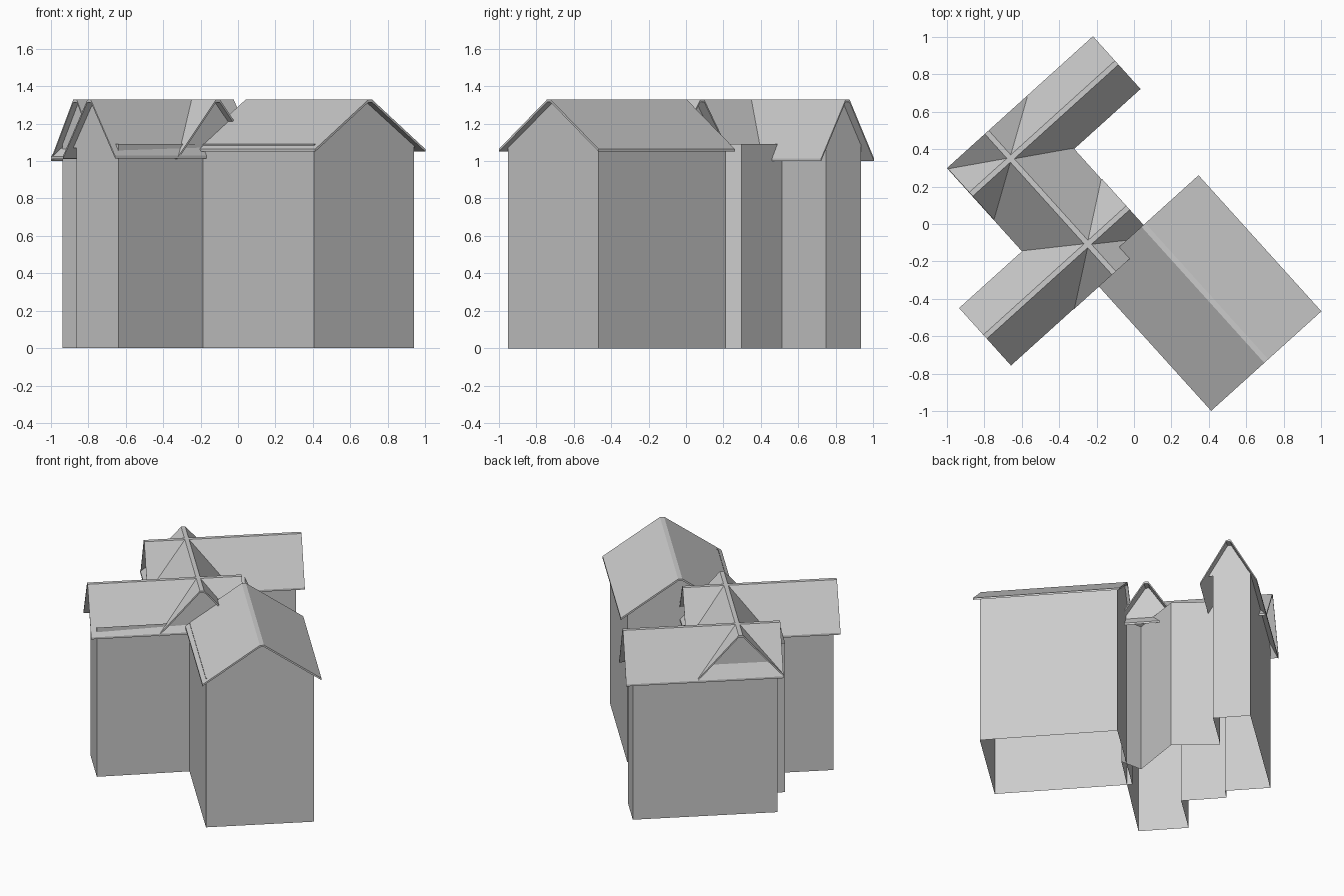
import bpy
from mathutils import Vector

if "Cube" in bpy.data.objects:
    bpy.data.objects.remove(bpy.data.objects["Cube"])

# Plan axes: U runs along the spine and main block, V runs along the two wings
O = Vector((-0.66, 0.35, 0))
U = Vector((0.67, -0.742, 0)).normalized()
V = Vector((-U.y, U.x, 0))
TOP, RIDGE, THICK = 1.09, 1.328, 0.014


def pt(u, v, z):
    return O + U * u + V * v + Vector((0, 0, z))


def mesh_object(name, verts, faces):
    me = bpy.data.meshes.new(name)
    me.from_pydata([tuple(p) for p in verts], [], faces)
    me.update()
    ob = bpy.data.objects.new(name, me)
    bpy.context.collection.objects.link(ob)
    return ob


def walls(name, plan):
    """Wall shell, open at the top and bottom."""
    n = len(plan)
    verts = [pt(u, v, 0) for u, v in plan] + [pt(u, v, TOP) for u, v in plan]
    mesh_object(name, verts, [(i, i + n, (i + 1) % n + n, (i + 1) % n) for i in range(n)])


def place(along_u, t, c, s, z):
    return pt(t, c + s, z) if along_u else pt(c + s, t, z)


def roof(name, along_u, start, end, centre, half, eave):
    """Thin gabled roof sheet with a narrow flat ridge."""
    outer = [(-half, eave + THICK), (-0.014, RIDGE), (0.014, RIDGE), (half, eave + THICK)]
    prof = outer + [(s, z - THICK) for s, z in reversed(outer)]
    n = len(prof)
    verts = [place(along_u, t, centre, s, z) for t in (start, end) for s, z in prof]
    faces = [(i, (i + 1) % n, (i + 1) % n + n, i + n) for i in range(n)]
    for k in (0, n):
        faces += [(k + i, k + i + 1, k + 6 - i, k + 7 - i) for i in range(3)]
    mesh_object(name, verts, faces)


def gable(name, along_u, t, centre, half, roof_half, eave):
    """Triangular wall infill under a roof end."""
    z = eave + (RIDGE - eave) * (1 - half / roof_half)
    prof = [(-half, z), (half, z), (0.012, RIDGE - 0.016), (-0.012, RIDGE - 0.016)]
    mesh_object(name, [place(along_u, t, centre, s, h) for s, h in prof], [(0, 1, 2, 3)])


# Walls of the main block and of the linked wings
walls("main_block_walls", [(0.76, -0.08), (0.76, 0.64), (1.68, 0.64), (1.68, -0.08)])
walls("wing_walls", [(-0.14, -0.25), (-0.14, 0.715), (0.11, 0.715), (0.11, 0.365),
                     (0.435, 0.40), (0.675, 0.11), (0.79, 0.23),
                     (0.805, -0.70), (0.47, -0.70), (0.47, -0.34), (0.165, -0.34),
                     (0.165, -0.25)])

# name, along U, roof start/end, centre, roof half width, eave, gable positions, gable half
parts = [
    ("main", True, 0.74, 1.72, 0.289, 0.397, 1.05, (0.76, 1.68), 0.36),
    ("spine", True, -0.19, 0.825, 0.0, 0.287, 1.01, (-0.14, 0.79), 0.25),
    ("back_wing", False, -0.285, 0.765, 0.0, 0.19, 1.0, (-0.25, 0.715), 0.14),
    ("front_wing", False, -0.74, 0.29, 0.616, 0.207, 1.015, (-0.70, 0.23), 0.17),
]

# Roofs and gable ends
for name, along, a, b, c, half, eave, ends, g in parts:
    roof(name + "_roof", along, a, b, c, half, eave)
    for i, t in enumerate(ends):
        gable(f"{name}_gable_{i + 1}", along, t, c, g, half, eave)
